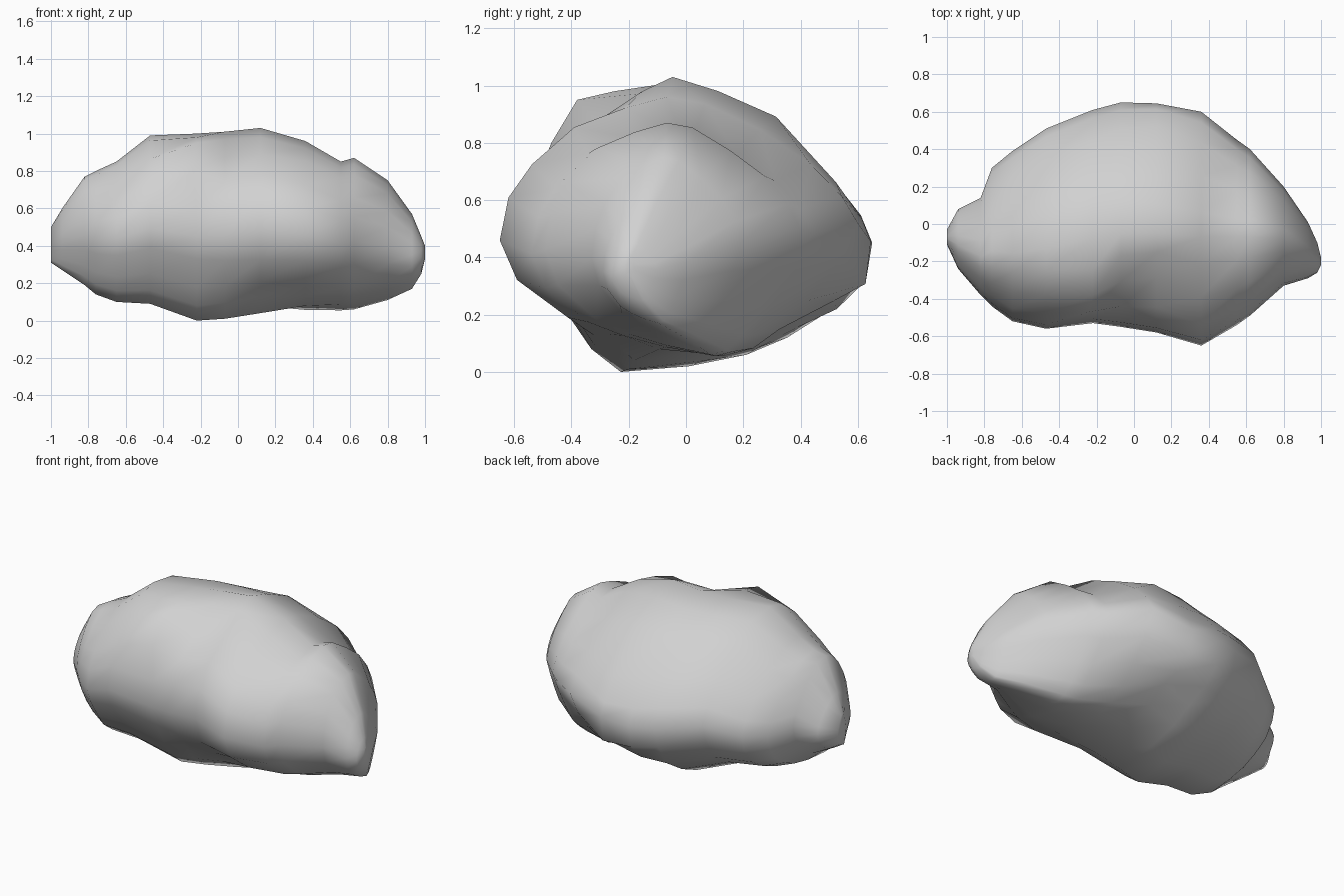
import bpy
import bmesh

cube = bpy.data.objects.get("Cube")
if cube:
    bpy.data.objects.remove(cube, do_unlink=True)

# Cross-section outlines: across (-1 front to 1 back), height (0 to 1)
LEFT_SECTION = [
    (-.2, 1), (.12, .97), (.42, .87), (.72, .71), (.92, .57),
    (1, .46), (.95, .34), (.8, .21), (.55, .12), (.3, .06),
    (-.05, .02), (-.47, 0), (-.65, .08), (-.77, .18), (-.93, .33),
    (-1, .45), (-.96, .6), (-.85, .72), (-.66, .86), (-.42, .97),
]
MIDDLE_SECTION = [
    (-.13, 1), (.13, .95), (.46, .86), (.8, .63), (.95, .5),
    (1, .42), (.97, .27), (.79, .21), (.6, .18), (.4, .1),
    (.1, .04), (-.35, 0), (-.58, .09), (-.7, .17), (-.92, .29),
    (-1, .45), (-.96, .63), (-.78, .75), (-.52, .86), (-.3, .95),
]
RIGHT_SECTION = [
    (-.05, 1), (.15, .98), (.45, .88), (.72, .77), (.9, .65),
    (1, .54), (.86, .38), (.7, .22), (.55, .09), (.42, .02),
    (.3, 0), (-.05, .04), (-.35, .09), (-.6, .15), (-.9, .3),
    (-1, .45), (-.95, .61), (-.83, .74), (-.6, .89), (-.3, .96),
]

# Stations along the boulder: x, front, back, bottom, top
STATIONS = [
    (-1, -.11, -.03, .31, .5),
    (-.94, -.24, .08, .27, .6),
    (-.82, -.38, .14, .19, .77),
    (-.76, -.44, .3, .14, .8),
    (-.65, -.52, .39, .1, .85),
    (-.47, -.56, .51, .09, .99),
    (-.22, -.53, .61, 0, 1),
    (-.07, -.55, .65, .01, 1.01),
    (.12, -.58, .645, .04, 1.03),
    (.36, -.65, .6, .05, .96),
    (.55, -.54, .45, .055, .85),
    (.62, -.49, .4, .06, .87),
    (.8, -.33, .2, .11, .75),
    (.93, -.29, .01, .17, .57),
    (.98, -.26, -.1, .25, .45),
    (1, -.22, -.18, .33, .4),
]


def ramp(x, start, end):
    return min(max((x - start) / (end - start), 0), 1)


def add_ring(bm, x, front, back, bottom, top):
    """Blend the outlines at x and fit the result into the station's box."""
    to_middle = ramp(x, -.22, .1)
    to_right = ramp(x, .12, .42)
    weights = (1 - to_middle, to_middle - to_right, to_right)
    ring = []
    for points in zip(LEFT_SECTION, MIDDLE_SECTION, RIGHT_SECTION):
        across, height = (
            sum(w * p[axis] for w, p in zip(weights, points))
            for axis in (0, 1))
        y = (front + back) / 2 + across * (back - front) / 2
        ring.append(bm.verts.new((x, y, bottom + height * (top - bottom))))
    return ring


# Loft the boulder through its stations
bm = bmesh.new()
rings = [add_ring(bm, *station) for station in STATIONS]

# Raised ledge on the upper front
ledge = rings[6]
ledge[17].co = (-.24, -.47, .8)
ledge[18].co = (-.22, -.38, .95)
ledge[19].co = (-.22, -.25, .98)

count = len(LEFT_SECTION)
for a, b in zip(rings, rings[1:]):
    for i in range(count):
        j = (i + 1) % count
        bm.faces.new((a[i], a[j], b[j], b[i]))
bm.faces.new(rings[0])
bm.faces.new(rings[-1])
bmesh.ops.recalc_face_normals(bm, faces=bm.faces)
for face in bm.faces:
    face.smooth = True

mesh = bpy.data.meshes.new("boulder")
bm.to_mesh(mesh)
bm.free()
boulder = bpy.data.objects.new("boulder", mesh)
bpy.context.collection.objects.link(boulder)

# Plain grey stone
stone = bpy.data.materials.new("grey_stone")
stone.use_nodes = True
colour = (.64, .64, .64, 1)
stone.diffuse_color = colour
stone.node_tree.nodes["Principled BSDF"].inputs["Base Color"].default_value = colour
mesh.materials.append(stone)
